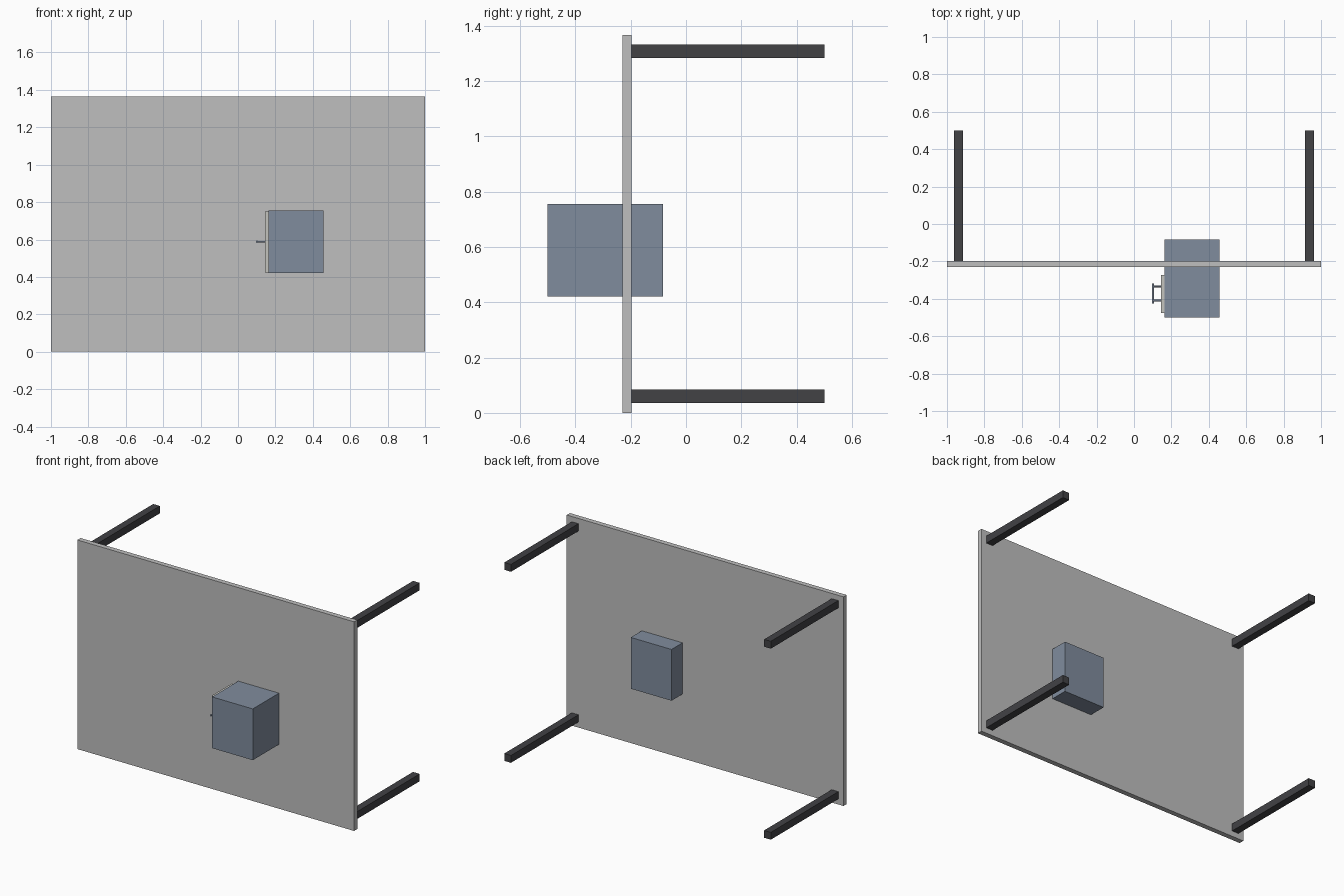
import bpy
import math

cube = bpy.data.objects.get("Cube")
if cube:
    bpy.data.objects.remove(cube, do_unlink=True)


def material(name, rgb):
    mat = bpy.data.materials.new(name)
    mat.use_nodes = True
    mat.diffuse_color = (*rgb, 1)
    mat.node_tree.nodes["Principled BSDF"].inputs["Base Color"].default_value = (*rgb, 1)
    return mat


light_grey = material("light grey", (0.52, 0.52, 0.52))
blue_grey = material("blue grey", (0.216, 0.262, 0.337))
charcoal = material("charcoal", (0.054, 0.054, 0.06))
warm_grey = material("warm grey", (0.55, 0.55, 0.51))


def box(name, x, y, z, mat):
    """Box from (min, max) ranges on each axis."""
    bpy.ops.mesh.primitive_cube_add(size=1, location=[sum(r) / 2 for r in (x, y, z)])
    obj = bpy.context.object
    obj.name = name
    obj.scale = [r[1] - r[0] for r in (x, y, z)]
    bpy.ops.object.transform_apply(location=False, rotation=False, scale=True)
    obj.data.materials.append(mat)
    return obj


def rod(name, centre, radius, length, rotation, mat):
    bpy.ops.mesh.primitive_cylinder_add(vertices=16, radius=radius, depth=length,
                                        location=centre, rotation=rotation)
    obj = bpy.context.object
    obj.name = name
    bpy.ops.object.shade_smooth_by_angle()
    obj.data.materials.append(mat)
    return obj


# Table top standing on its long edge
back = -0.197
box("table_top", (-1, 1), (-0.23, back), (0, 1.366), light_grey)

# Four square legs pointing backwards
half = 0.024
for side, cx in (("right", -0.939), ("left", 0.939)):
    for level, cz in (("lower", 0.06), ("upper", 1.308)):
        box(f"{level}_{side}_leg", (cx - half, cx + half), (back, 0.5),
            (cz - half, cz + half), charcoal)

# Cabinet passing through the table top
box("cabinet", (0.163, 0.457), (-0.5, -0.083), (0.42, 0.755), blue_grey)

# Drawer front on the cabinet's right side
box("drawer_front", (0.145, 0.163), (-0.476, -0.272), (0.425, 0.75), warm_grey)

# Bar handle with two posts
handle_y, handle_z = -0.372, 0.588
rod("handle_bar", (0.101, handle_y, handle_z), 0.006, 0.106,
    (math.pi / 2, 0, 0), blue_grey)
for name, offset in (("front_handle_post", -0.038), ("rear_handle_post", 0.038)):
    rod(name, (0.124, handle_y + offset, handle_z), 0.005, 0.044,
        (0, math.pi / 2, 0), blue_grey)
